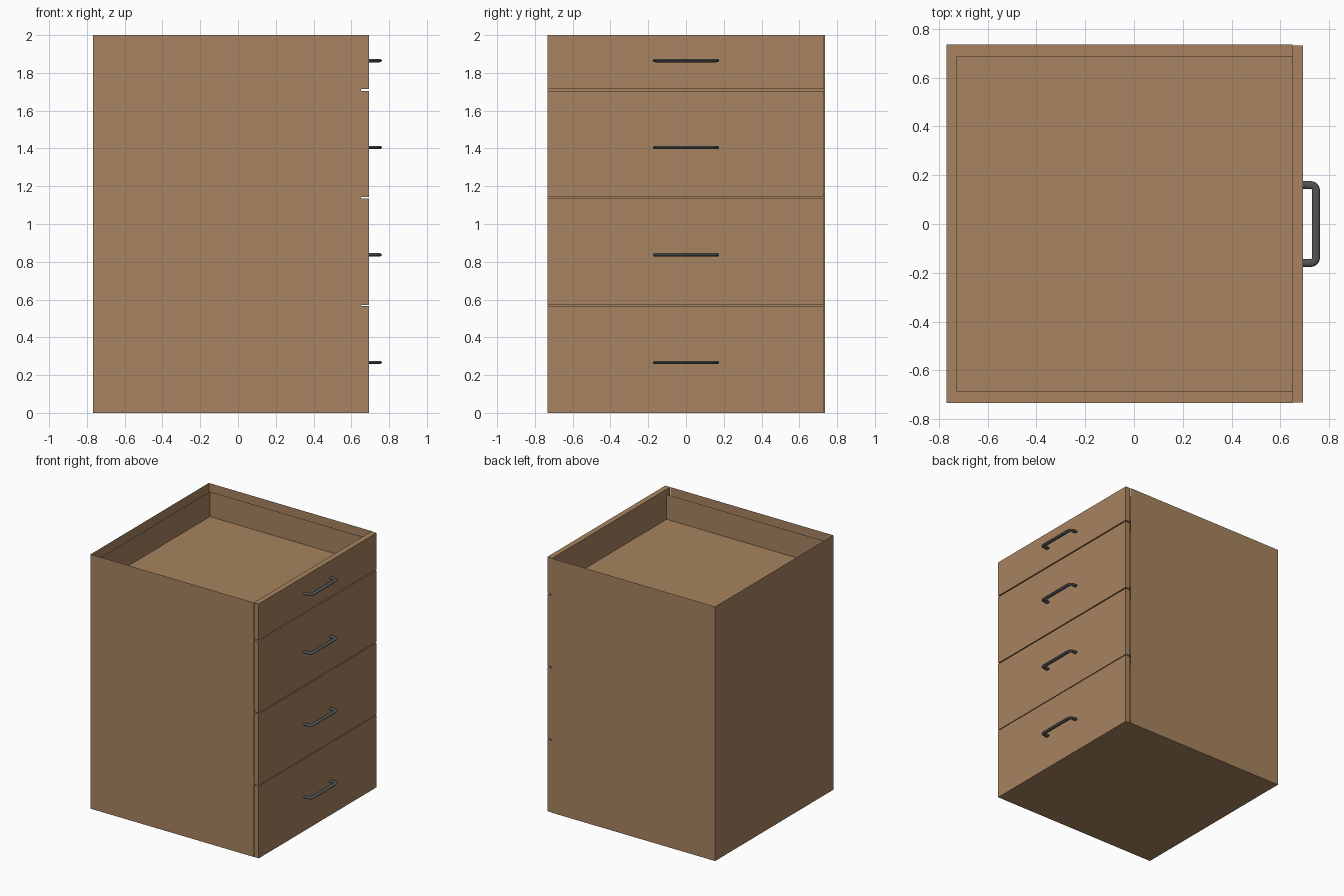
import bpy, bmesh, math
from mathutils import Vector

if "Cube" in bpy.data.objects:
    bpy.data.objects.remove(bpy.data.objects["Cube"])


def material(name, rgb):
    m = bpy.data.materials.new(name)
    m.diffuse_color = (*rgb, 1)
    m.use_nodes = True
    m.node_tree.nodes["Principled BSDF"].inputs["Base Color"].default_value = m.diffuse_color
    return m


WOOD = material("brown wood", (0.39, 0.23, 0.115))
METAL = material("dark grey metal", (0.085, 0.087, 0.092))


def finish(bm, name, mat):
    bmesh.ops.recalc_face_normals(bm, faces=bm.faces)
    me = bpy.data.meshes.new(name)
    bm.to_mesh(me)
    bm.free()
    me.materials.append(mat)
    ob = bpy.data.objects.new(name, me)
    bpy.context.collection.objects.link(ob)
    return ob


def box(name, lo, hi, open_sides=()):
    """Box between two corners; sides listed by outward direction are left open."""
    bm = bmesh.new()
    bmesh.ops.create_cube(bm, size=1)
    bm.normal_update()
    drop = [f for f in bm.faces
            if any(f.normal.dot(Vector(d)) > 0.9 for d in open_sides)]
    bmesh.ops.delete(bm, geom=drop, context='FACES')
    for v in bm.verts:
        v.co = [lo[i] if v.co[i] < 0 else hi[i] for i in range(3)]
    return finish(bm, name, WOOD)


UP, FRONT = (0, 0, 1), (1, 0, 0)
X_PANEL, X_FACE = 0.65, 0.693


def handle(name, z):
    # bow handle: oval section swept along a rounded U path
    half, out, r, n = 0.16, 0.746, 0.022, 12
    path = [(X_FACE, -half)]
    for i in range(6):
        a = math.radians(-90 + 18 * i)
        path.append((out - r + r * math.cos(a), -half + r + r * math.sin(a)))
    path += [(x, -y) for x, y in reversed(path)]
    pts = [Vector(p) for p in path]
    bm = bmesh.new()
    rings = []
    for i, p in enumerate(pts):
        t = (pts[min(i + 1, len(pts) - 1)] - pts[max(i - 1, 0)]).normalized()
        if i in (0, len(pts) - 1):
            t = Vector((1 if i == 0 else -1, 0))
        side = Vector((t.y, -t.x))
        ring = []
        for k in range(n):
            a = 2 * math.pi * k / n
            q = p + side * 0.016 * math.cos(a)
            ring.append(bm.verts.new((q.x, q.y, z + 0.009 * math.sin(a))))
        rings.append(ring)
    for a, b in zip(rings, rings[1:]):
        for k in range(n):
            bm.faces.new((a[k], a[(k + 1) % n], b[(k + 1) % n], b[k]))
    bm.faces.new(rings[0])
    bm.faces.new(rings[-1])
    ob = finish(bm, name, METAL)
    bpy.context.view_layer.objects.active = ob
    ob.select_set(True)
    bpy.ops.object.shade_smooth_by_angle(angle=math.radians(40))
    ob.select_set(False)


# cabinet shell, open at the top and towards the drawers
box("cabinet_shell", (-0.768, -0.733, 0), (X_PANEL, 0.735, 2), (UP, FRONT))

# drawers from bottom to top: panel bottom, panel top, handle height
drawers = [(0.0, 0.566, 0.267), (0.572, 1.134, 0.837),
           (1.142, 1.705, 1.405), (1.714, 2.0, 1.865)]
for i, (z0, z1, zh) in enumerate(drawers, 1):
    box(f"drawer_front_{i}", (X_PANEL, -0.732, z0), (X_FACE, 0.731, z1))
    box(f"drawer_tray_{i}", (-0.727, -0.687, z0 + 0.05),
        (X_PANEL, 0.689, z1 - 0.04), (UP, FRONT))
    handle(f"drawer_handle_{i}", zh)
